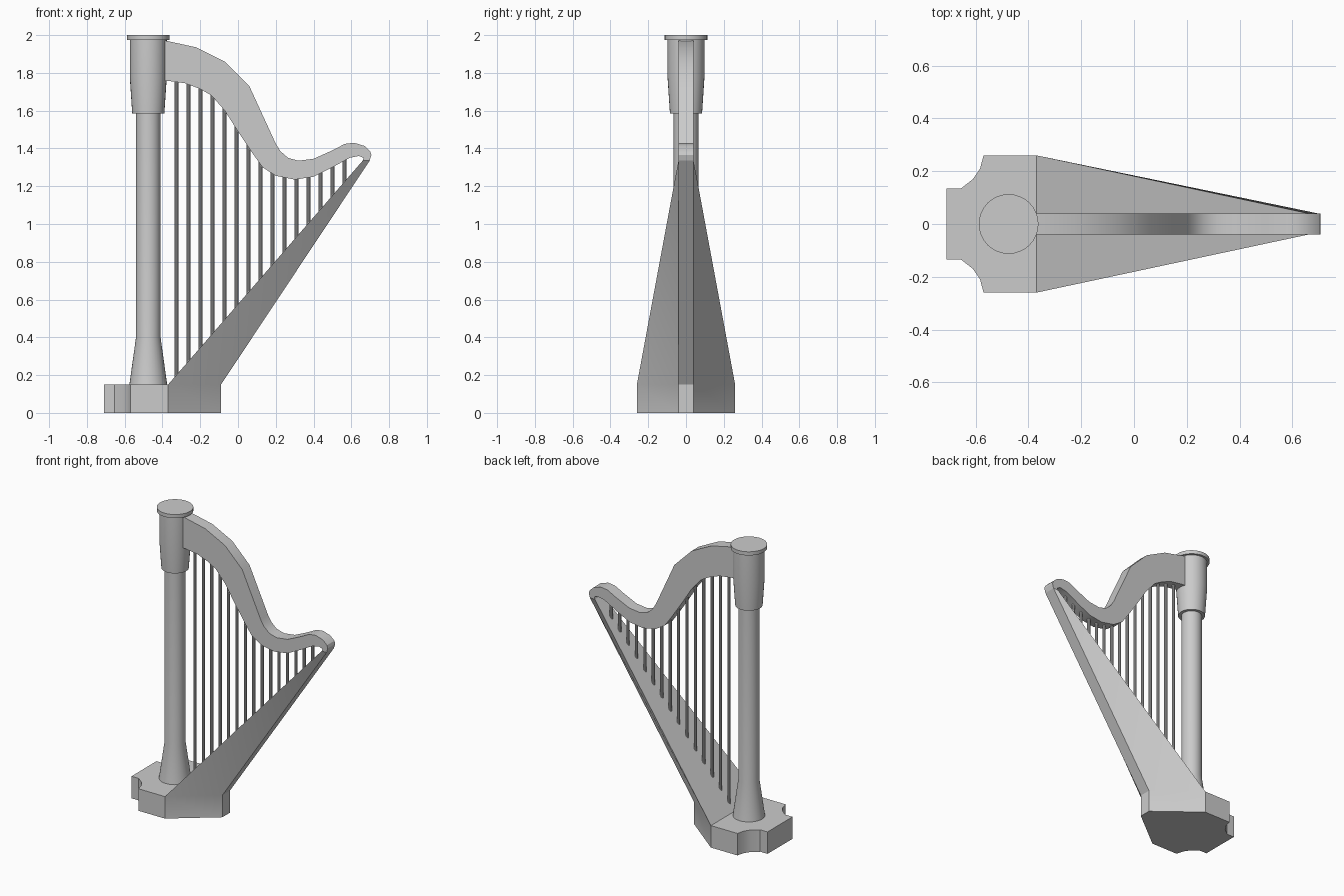
import bpy, bmesh, math

cube = bpy.data.objects.get("Cube")
if cube:
    bpy.data.objects.remove(cube)

BASE_TOP = 0.15
HALF = 0.04          # half thickness of the neck
COLUMN_X = -0.475


def finish(name, bm, angle=30):
    bmesh.ops.recalc_face_normals(bm, faces=bm.faces)
    mesh = bpy.data.meshes.new(name)
    bm.to_mesh(mesh)
    bm.free()
    obj = bpy.data.objects.new(name, mesh)
    bpy.context.collection.objects.link(obj)
    bpy.ops.object.select_all(action='DESELECT')
    obj.select_set(True)
    bpy.context.view_layer.objects.active = obj
    bpy.ops.object.shade_smooth_by_angle(angle=math.radians(angle))
    return obj


def bridge(bm, a, b):
    for i in range(len(a)):
        j = (i + 1) % len(a)
        bm.faces.new((a[i], a[j], b[j], b[i]))


def lathe(name, profile, x, sides=32):
    bm = bmesh.new()
    rings = [[bm.verts.new((x + r * math.cos(math.tau * i / sides),
                            r * math.sin(math.tau * i / sides), z))
              for i in range(sides)] for r, z in profile]
    for a, b in zip(rings, rings[1:]):
        bridge(bm, a, b)
    bm.faces.new(rings[0])
    bm.faces.new(rings[-1])
    return finish(name, bm)


# Base with notched corners, rising into the tapering soundbox
half_plan = [(-0.71, 0.135), (-0.655, 0.135), (-0.61, 0.17), (-0.583, 0.21),
             (-0.57, 0.26), (-0.37, 0.26), (-0.09, HALF)]
plan = half_plan + [(x, -y) for x, y in reversed(half_plan)]
bm = bmesh.new()
low = [bm.verts.new((x, y, 0)) for x, y in plan]
high = [bm.verts.new((x, y, BASE_TOP)) for x, y in plan]
bridge(bm, low, high)
bm.faces.new(low)
n = len(half_plan)
bm.faces.new(high[:n - 1] + high[n + 1:])
foot = high[n - 2:n + 2]
tip = [bm.verts.new((x, y, 1.335)) for x, y in
       [(0.66, HALF), (0.697, HALF), (0.697, -HALF), (0.66, -HALF)]]
bridge(bm, foot, tip)
bm.faces.new(tip)
finish("base_and_soundbox", bm)

# Column with flared foot, tapered capital and cap disc
lathe("column", [(0.1, BASE_TOP), (0.065, 0.4), (0.065, 1.6)], COLUMN_X)
lathe("capital", [(0.085, 1.585), (0.098, 1.78), (0.098, 1.98)], COLUMN_X)
lathe("cap_disc", [(0.113, 1.975), (0.113, 2.0)], COLUMN_X)

# Curved neck: top outline, then underside back to the column
neck_top = [(-0.44, 1.975), (-0.38, 1.97), (-0.22, 1.935), (-0.07, 1.86),
            (0.06, 1.73), (0.2, 1.425), (0.225, 1.385), (0.265, 1.35),
            (0.32, 1.335), (0.4, 1.345), (0.5, 1.39), (0.565, 1.424),
            (0.615, 1.43), (0.67, 1.413), (0.7, 1.385), (0.706, 1.365),
            (0.697, 1.335)]
neck_under = [(-0.44, 1.76), (-0.37, 1.758), (-0.28, 1.745), (-0.2, 1.715),
              (-0.14, 1.68), (-0.07, 1.6), (0, 1.49), (0.08, 1.37),
              (0.13, 1.3), (0.2, 1.255), (0.3, 1.235), (0.4, 1.25),
              (0.5, 1.3), (0.59, 1.35), (0.64, 1.36), (0.665, 1.35),
              (0.66, 1.335)]
outline = neck_top + neck_under[::-1]
bm = bmesh.new()
front = [bm.verts.new((x, -HALF, z)) for x, z in outline]
back = [bm.verts.new((x, HALF, z)) for x, z in outline]
bridge(bm, front, back)
bm.faces.new(front)
bm.faces.new(back)
finish("neck", bm)


# Strings run from the soundbox face up into the neck
def neck_height(x):
    for (x0, z0), (x1, z1) in zip(neck_under, neck_under[1:]):
        if x0 <= x <= x1:
            return z0 + (z1 - z0) * (x - x0) / (x1 - x0)


slope = (1.335 - BASE_TOP) / (0.66 + 0.37)
for i in range(15):
    x = -0.325 + i * 0.0635
    bottom = BASE_TOP + slope * (x + 0.37) - 0.015
    lathe(f"string_{i + 1}", [(0.01, bottom), (0.01, neck_height(x) + 0.02)], x, 10)
